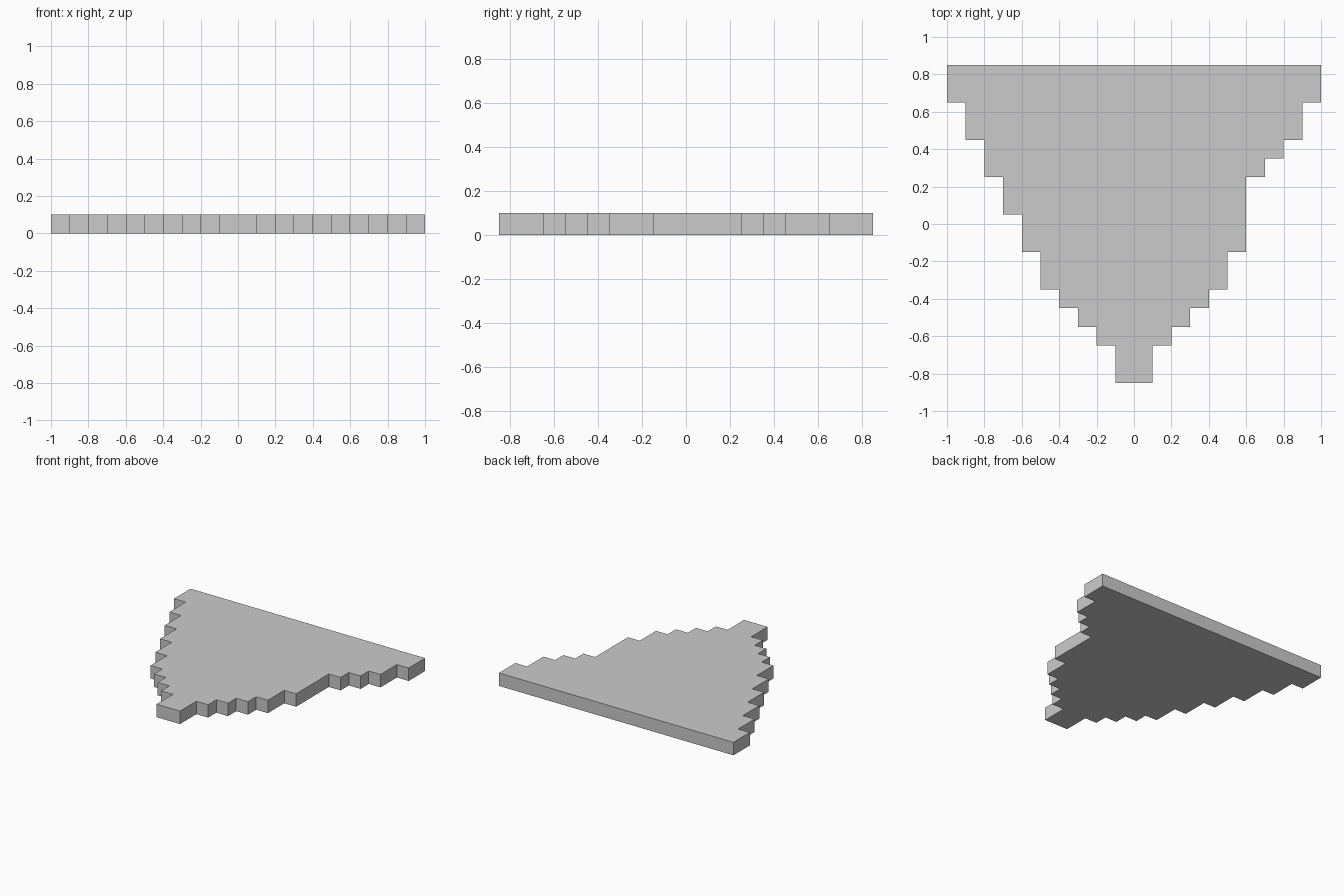
import bpy
import bmesh

if "Cube" in bpy.data.objects:
    bpy.data.objects.remove(bpy.data.objects["Cube"])

TOP_Y = 0.85
THICKNESS = 0.1

# Lower y of each step, going inward from x = 1.0 to x = 0.1 in 0.1 strides
LEFT_STEPS = [0.65, 0.45, 0.25, 0.05, -0.15, -0.35, -0.45, -0.55, -0.65, -0.85]
RIGHT_STEPS = [0.65, 0.45, 0.35, 0.25, -0.15, -0.35, -0.45, -0.55, -0.65, -0.85]


def stair_edge(steps, side):
    """Outline points of one stepped edge, from the wide end to the tip."""
    points, y = [], TOP_Y
    for i, low in enumerate(steps):
        x = side * (10 - i) / 10
        points += [(x, y), (x, low)]
        y = low
    return points


# Stepped plate: flat outline extruded upward
outline = stair_edge(LEFT_STEPS, -1) + stair_edge(RIGHT_STEPS, 1)[::-1]
bm = bmesh.new()
base = bm.faces.new([bm.verts.new((x, y, 0)) for x, y in outline])
extruded = bmesh.ops.extrude_face_region(bm, geom=[base], use_keep_orig=True)
top = [v for v in extruded["geom"] if isinstance(v, bmesh.types.BMVert)]
bmesh.ops.translate(bm, verts=top, vec=(0, 0, THICKNESS))
bmesh.ops.recalc_face_normals(bm, faces=bm.faces[:])

mesh = bpy.data.meshes.new("stepped_plate")
bm.to_mesh(mesh)
bm.free()
plate = bpy.data.objects.new("stepped_plate", mesh)
bpy.context.collection.objects.link(plate)
